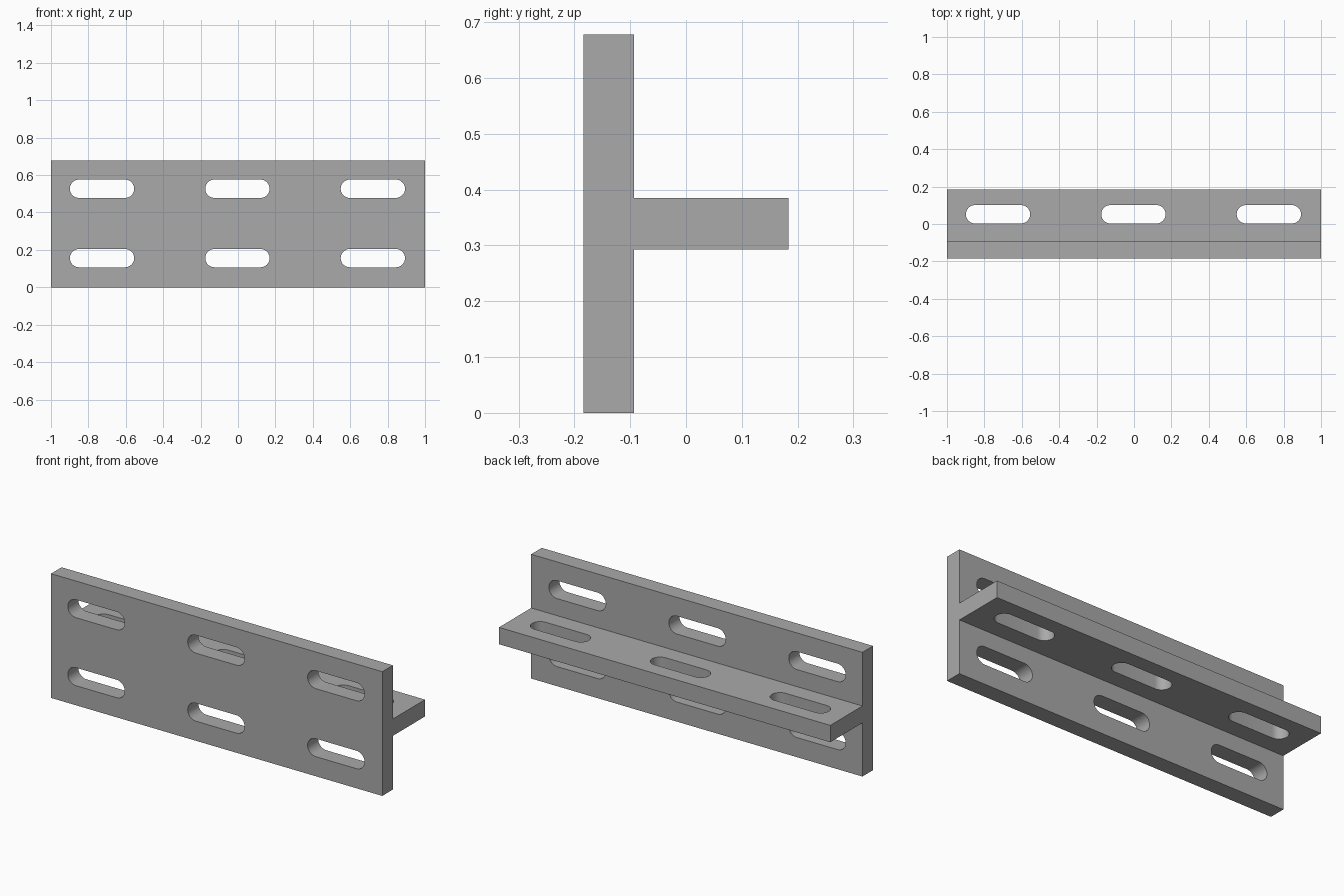
import bpy
import bmesh
import math
from mathutils import Matrix

cube = bpy.data.objects.get("Cube")
if cube:
    bpy.data.objects.remove(cube, do_unlink=True)

# Overall section sizes
FRONT, PLATE_BACK, BACK = -0.184, -0.093, 0.184
HEIGHT, SHELF_LOW, SHELF_TOP = 0.678, 0.293, 0.385
SLOT_X = (-0.727, -0.003, 0.721)
SLOT_R, SLOT_HALF = 0.049, 0.123

# Plain grey metal
grey = bpy.data.materials.new("grey_metal")
grey.use_nodes = True
colour = (0.4, 0.4, 0.4, 1)
grey.diffuse_color = colour
grey.node_tree.nodes["Principled BSDF"].inputs["Base Color"].default_value = colour


def extrude_outline(name, points, depth, matrix):
    """Extrude a closed 2D outline, centred on its own local z."""
    bm = bmesh.new()
    face = bm.faces.new([bm.verts.new((u, v, -depth / 2)) for u, v in points])
    grown = bmesh.ops.extrude_face_region(bm, geom=[face])["geom"]
    verts = [g for g in grown if isinstance(g, bmesh.types.BMVert)]
    bmesh.ops.translate(bm, verts=verts, vec=(0, 0, depth))
    bmesh.ops.transform(bm, matrix=matrix, verts=bm.verts)
    bmesh.ops.recalc_face_normals(bm, faces=bm.faces)
    mesh = bpy.data.meshes.new(name)
    bm.to_mesh(mesh)
    bm.free()
    mesh.materials.append(grey)
    obj = bpy.data.objects.new(name, mesh)
    bpy.context.collection.objects.link(obj)
    return obj


def slot_outline(steps=16):
    """Rounded slot: two half circles joined by straight sides."""
    points = []
    for side in (1, -1):
        for i in range(steps + 1):
            a = math.pi * (i / steps - 0.5)
            points.append((side * (SLOT_HALF + SLOT_R * math.cos(a)),
                           side * SLOT_R * math.sin(a)))
    return points


# T-shaped bar: upright plate with a shelf behind, run along x
section = [(FRONT, 0), (PLATE_BACK, 0), (PLATE_BACK, SHELF_LOW), (BACK, SHELF_LOW),
           (BACK, SHELF_TOP), (PLATE_BACK, SHELF_TOP), (PLATE_BACK, HEIGHT), (FRONT, HEIGHT)]
along_x = Matrix(((0, 0, 1, 0), (1, 0, 0, 0), (0, 1, 0, 0), (0, 0, 0, 1)))
bar = extrude_outline("slotted_t_bar", section, 2, along_x)

# Slot cutters: two rows through the plate, one row through the shelf
cutters = []
upright = Matrix.Rotation(math.pi / 2, 4, "X")
plate_y = (FRONT + PLATE_BACK) / 2
shelf_z = (SHELF_LOW + SHELF_TOP) / 2
for x in SLOT_X:
    places = [Matrix.Translation((x, plate_y, z)) @ upright for z in (0.156, 0.527)]
    places.append(Matrix.Translation((x, 0.052, shelf_z)))
    for place in places:
        cutters.append(extrude_outline("slot_cutter", slot_outline(), 0.14, place))

bpy.ops.object.select_all(action="DESELECT")
bpy.context.view_layer.objects.active = bar
bar.select_set(True)
for cutter in cutters:
    cutter.hide_render = True
    cut = bar.modifiers.new("slot", "BOOLEAN")
    cut.operation = "DIFFERENCE"
    cut.solver = "EXACT"
    cut.object = cutter
    bpy.ops.object.modifier_apply(modifier=cut.name)
    bpy.data.objects.remove(cutter, do_unlink=True)

# Smooth slot ends, crisp edges elsewhere
bpy.ops.object.shade_smooth_by_angle(angle=math.radians(30))
